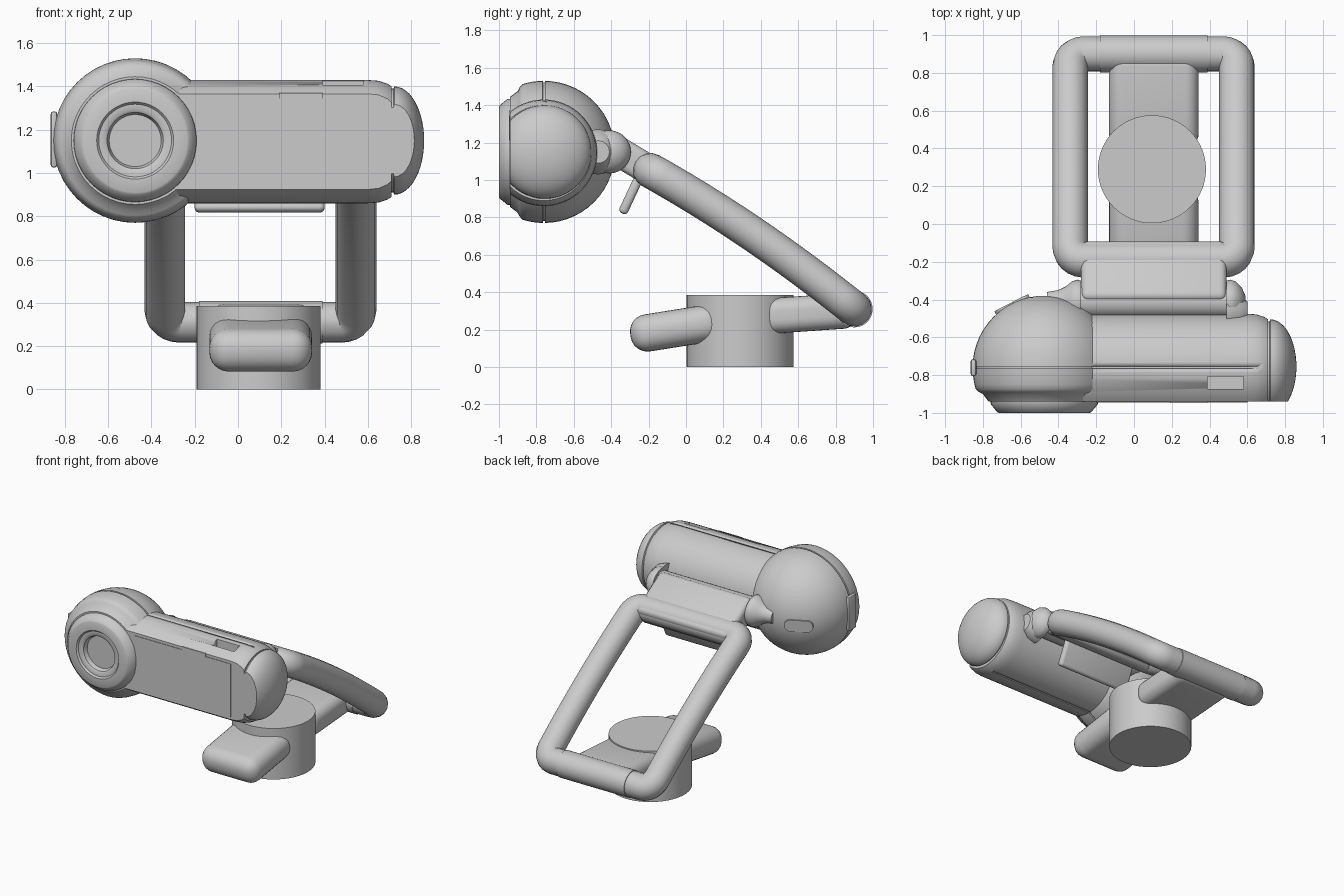
import bpy, bmesh
from math import cos, sin, pi, radians, sqrt
from mathutils import Vector, Matrix

cube = bpy.data.objects.get("Cube")
if cube:
    bpy.data.objects.remove(cube)

GREY = (0.6, 0.6, 0.6, 1)
grey = bpy.data.materials.new("light grey")
grey.diffuse_color = GREY
grey.use_nodes = True
grey.node_tree.nodes["Principled BSDF"].inputs["Base Color"].default_value = GREY

HEAD = Vector((-0.475, -0.76, 1.15))   # centre of the round head
FRONT = -0.94                          # flat front plane


def finish(name, mesh, smooth=35):
    ob = bpy.data.objects.new(name, mesh)
    bpy.context.collection.objects.link(ob)
    mesh.materials.clear()
    mesh.materials.append(grey)
    bpy.ops.object.select_all(action='DESELECT')
    ob.select_set(True)
    bpy.context.view_layer.objects.active = ob
    bpy.ops.object.shade_smooth_by_angle(angle=radians(smooth))
    return ob


def from_bmesh(name, bm):
    bmesh.ops.recalc_face_normals(bm, faces=bm.faces)
    mesh = bpy.data.meshes.new(name)
    bm.to_mesh(mesh)
    bm.free()
    return finish(name, mesh)


def lathe(name, centre, axis, profile, front=None, steps=48):
    """Revolve (distance along axis, radius) points; optionally cut flat at the front."""
    bm = bmesh.new()
    axis = Vector(axis)
    centre = Vector(centre)
    up = Vector((0, 0, 1)) if abs(axis.z) < 0.5 else Vector((1, 0, 0))
    verts = [bm.verts.new(centre + axis * t + up * r) for t, r in profile]
    edges = [bm.edges.new(pair) for pair in zip(verts, verts[1:])]
    bmesh.ops.spin(bm, geom=verts + edges, cent=centre, axis=axis,
                   angle=2 * pi, steps=steps)
    bmesh.ops.remove_doubles(bm, verts=bm.verts, dist=0.0005)
    if front is not None:
        bmesh.ops.bisect_plane(bm, geom=bm.verts[:] + bm.edges[:] + bm.faces[:],
                               plane_co=(0, front, 0), plane_no=(0, -1, 0),
                               clear_outer=True)
    bmesh.ops.holes_fill(bm, edges=[e for e in bm.edges if e.is_boundary], sides=0)
    return from_bmesh(name, bm)


def box(name, centre, size, bevel=0.0, tilt=0, segments=6):
    """Rounded box, tilted about the x axis in degrees."""
    bm = bmesh.new()
    bmesh.ops.create_cube(bm, size=1)
    bmesh.ops.scale(bm, vec=size, verts=bm.verts)
    if bevel:
        bmesh.ops.bevel(bm, geom=bm.edges[:], offset=bevel, segments=segments,
                        profile=0.5, affect='EDGES')
    bm.transform(Matrix.Translation(centre) @ Matrix.Rotation(radians(tilt), 4, 'X'))
    return from_bmesh(name, bm)


def cut(target, cutter):
    mod = target.modifiers.new("cut", 'BOOLEAN')
    mod.operation = 'DIFFERENCE'
    mod.object = cutter
    bpy.context.view_layer.objects.active = target
    bpy.ops.object.modifier_apply(modifier=mod.name)
    bpy.data.objects.remove(cutter)


# Round head with a seam around its middle and a stepped front rim
R = 0.38
arc = [(R * cos(a), R * sin(a)) for a in (i * pi / 28 for i in range(14))]
arc += [(0.006, R), (0.005, R - 0.01), (-0.005, R - 0.01), (-0.006, R)]
arc += [(-t, sqrt(R * R - t * t)) for t in (0.03, 0.06, 0.09, 0.115)]
arc += [(-0.13, 0.345), (-0.14, 0.325), (-0.18, 0.295), (-0.18, 0)]
lathe("head_shell", HEAD, (0, 1, 0), arc)

# Lens disc with a recessed bore
lathe("lens_disc", HEAD, (0, 1, 0),
      [(-0.17, 0), (-0.17, 0.285), (-0.195, 0.283), (-0.235, 0.25), (-0.24, 0.24),
       (-0.24, 0.178), (-0.228, 0.168), (-0.228, 0.142), (-0.22, 0.13),
       (-0.19, 0.12), (-0.19, 0)])

# Side knob and rear oval button on the head
box("side_knob", (-0.85, -0.76, 1.155), (0.03, 0.09, 0.26), 0.012, segments=2)
button = box("rear_button", (0, 0, 0), (0.2, 0.02, 0.09), 0.0)
bm = bmesh.new()
bm.from_mesh(button.data)
bmesh.ops.bevel(bm, geom=[e for e in bm.edges
                          if abs(e.verts[0].co.y - e.verts[1].co.y) > 0.01],
                offset=0.044, segments=8, profile=0.5, affect='EDGES')
bm.to_mesh(button.data)
bm.free()
out = Vector((-0.45, 0.885, -0.07)).normalized()
button.matrix_world = Matrix.Translation(HEAD + out * 0.374) @ out.to_track_quat('Y', 'Z').to_matrix().to_4x4()

# Barrel body, flat at the front, with top seam and a switch recess
body = lathe("barrel_body", (0, -0.76, 1.145), (1, 0, 0),
             [(-0.47, 0), (-0.47, 0.285), (0.6, 0.285), (0.65, 0.281),
              (0.69, 0.268), (0.71, 0.255), (0.71, 0)], FRONT, 64)
for z in (1.43, 0.86):
    cut(body, box("seam_cutter", (0.1, -0.76, z), (1.1, 0.01, 0.02)))
cut(body, box("recess_cutter", (0.485, -0.84, 1.42), (0.19, 0.065, 0.12)))

# Domed end cap, with a narrow groove where it meets the body
dome = [(0.7, 0), (0.7, 0.24), (0.718, 0.24), (0.722, 0.25)]
dome += [(0.722 + 0.138 * sin(a), 0.25 * cos(a)) for a in (i * pi / 24 for i in range(1, 13))]
lathe("end_cap", (0, -0.755, 1.15), (1, 0, 0), dome, FRONT)

# Thin front panel plates
box("front_panel", (0.2, FRONT, 1.145), (0.8, 0.008, 0.4))
box("front_label_plate", (0.29, FRONT - 0.004, 1.29), (0.2, 0.006, 0.16))

# Hinge: barrel between two flared ears
HINGE = (0, -0.41, 1.15)
lathe("hinge_barrel", HINGE, (1, 0, 0), [(-0.28, 0), (-0.28, 0.09), (0.49, 0.09), (0.49, 0)])
lathe("hinge_ear_right", HINGE, (1, 0, 0),
      [(-0.28, 0), (-0.28, 0.11), (-0.3, 0.115), (-0.33, 0.105), (-0.36, 0.08),
       (-0.4, 0.06), (-0.46, 0.05), (-0.46, 0)])
lathe("hinge_ear_left", HINGE, (1, 0, 0),
      [(0.49, 0), (0.49, 0.11), (0.51, 0.115), (0.54, 0.105), (0.57, 0.075),
       (0.59, 0.03), (0.59, 0)])
lathe("hinge_cheek_left", (0, -0.47, 1.15), (1, 0, 0),
      [(0.49, 0), (0.49, 0.12), (0.56, 0.1), (0.6, 0.06), (0.6, 0)])

# Plate joining hinge and frame, and the tab hanging below it
box("hinge_plate", (0.105, -0.275, 1.1), (0.77, 0.36, 0.16), 0.035, -31, 3)
box("hanging_tab", (0.1, -0.29, 0.93), (0.6, 0.05, 0.24), 0.02, -25, 3)

# Arched handle frame: one closed tube with rounded corners
X0, X1, Y0, Y1, C = -0.338, 0.545, -0.19, 0.9, 0.07


def arch(y):
    u = (y - Y0) / (Y1 - Y0)
    return 1.05 - 0.74 * u + 0.132 * u * (1 - u)


path = []
for k, (cx, cy) in enumerate([(X1 - C, Y1 - C), (X0 + C, Y1 - C),
                              (X0 + C, Y0 + C), (X1 - C, Y0 + C)]):
    for i in range(7):
        a = (k + i / 6) * pi / 2
        path.append((cx + C * cos(a), cy + C * sin(a)))
    if k % 2:
        span = Y1 - Y0 - 2 * C
        sign = -1 if k == 1 else 1
        x = X0 if k == 1 else X1
        path += [(x, cy + sign * span * i / 10) for i in range(1, 10)]

curve = bpy.data.curves.new("frame_path", 'CURVE')
curve.dimensions = '3D'
curve.bevel_depth = 0.094
curve.bevel_resolution = 6
spline = curve.splines.new('POLY')
spline.points.add(len(path) - 1)
for p, (x, y) in zip(spline.points, path):
    p.co = (x, y, arch(y), 1)
spline.use_cyclic_u = True
tube = bpy.data.objects.new("frame_path", curve)
bpy.context.collection.objects.link(tube)
bpy.context.view_layer.update()
mesh = bpy.data.meshes.new_from_object(tube.evaluated_get(bpy.context.evaluated_depsgraph_get()))
bpy.data.objects.remove(tube)
finish("handle_frame", mesh, 50)

# Sleeve on the lower crossbar
lathe("crossbar_sleeve", (0, Y1, arch(Y1)), (1, 0, 0),
      [(-0.18, 0), (-0.18, 0.098), (0.39, 0.098), (0.39, 0)])

# Base drum with front and rear tongues
lathe("base_drum", (0.095, 0.29, 0), (0, 0, 1),
      [(0, 0), (0, 0.286), (0.385, 0.286), (0.385, 0)], steps=64)
box("front_tongue", (0.105, -0.05, 0.207), (0.475, 0.5, 0.2), 0.09, 9)
box("rear_tongue", (0.105, 0.66, 0.287), (0.475, 0.5, 0.19), 0.07, 4)
